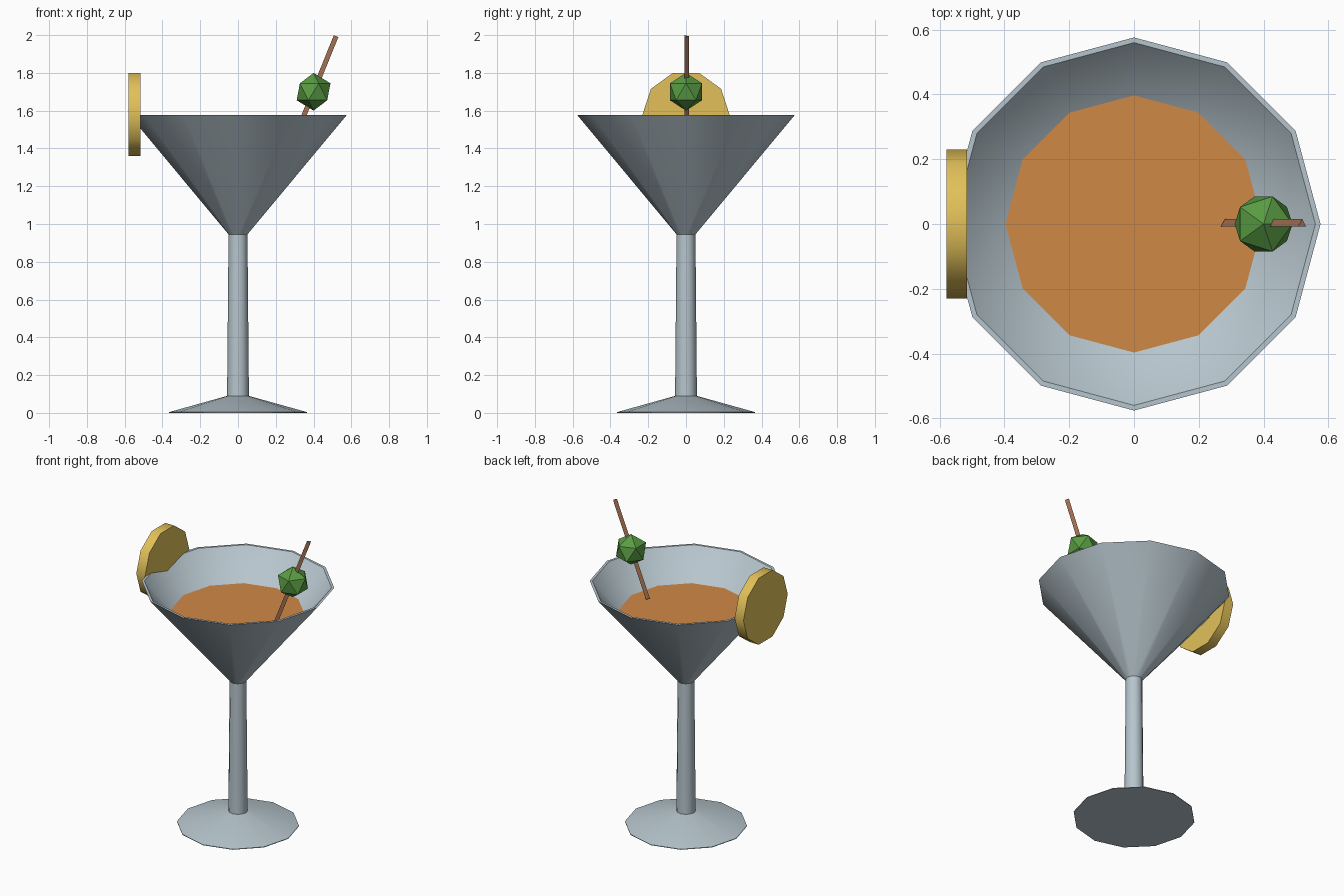
import bpy, bmesh
from math import cos, sin, pi, radians
from mathutils import Vector, Matrix

cube = bpy.data.objects.get("Cube")
if cube:
    bpy.data.objects.remove(cube, do_unlink=True)


def material(name, color):
    m = bpy.data.materials.new(name)
    m.use_nodes = True
    rgba = (*color, 1)
    m.diffuse_color = rgba
    m.node_tree.nodes["Principled BSDF"].inputs["Base Color"].default_value = rgba
    return m


GLASS = material("pale_glass", (0.47, 0.56, 0.61))
DRINK = material("orange_drink", (0.63, 0.25, 0.06))
LEMON = material("lemon_yellow", (0.76, 0.53, 0.10))
OLIVE = material("olive_green", (0.10, 0.33, 0.055))
WOOD = material("brown_wood", (0.36, 0.16, 0.085))


def finish(name, bm, mat, smooth=True):
    bmesh.ops.recalc_face_normals(bm, faces=bm.faces)
    mesh = bpy.data.meshes.new(name)
    bm.to_mesh(mesh)
    bm.free()
    mesh.materials.append(mat)
    ob = bpy.data.objects.new(name, mesh)
    bpy.context.collection.objects.link(ob)
    if smooth:
        bpy.ops.object.select_all(action="DESELECT")
        ob.select_set(True)
        bpy.context.view_layer.objects.active = ob
        bpy.ops.object.shade_smooth_by_angle(angle=radians(38))
    return ob


def revolve(name, profile, mat, sides=12):
    """Spin a (radius, height) profile around z."""
    bm = bmesh.new()
    rings = []
    for r, z in profile:
        if r == 0:
            rings.append([bm.verts.new((0, 0, z))] * sides)
        else:
            rings.append([bm.verts.new((r * cos(2 * pi * i / sides), r * sin(2 * pi * i / sides), z))
                          for i in range(sides)])
    for a, b in zip(rings, rings[1:]):
        for i in range(sides):
            j = (i + 1) % sides
            bm.faces.new(list(dict.fromkeys((a[i], a[j], b[j], b[i]))))
    return finish(name, bm, mat)


def prism(name, sides, radius, depth, matrix, mat, smooth=True):
    """Cylinder along local z, first corner on local +y."""
    bm = bmesh.new()
    bmesh.ops.create_cone(bm, cap_ends=True, segments=sides, radius1=radius,
                          radius2=radius, depth=depth, matrix=matrix)
    return finish(name, bm, mat, smooth)


# Glass: foot, stem and hollow bowl
revolve("glass_foot", [(0, 0), (0.365, 0), (0.365, 0.004), (0.058, 0.09), (0, 0.09)], GLASS)
revolve("glass_stem", [(0, 0.07), (0.058, 0.07), (0.05, 0.95), (0, 0.95)], GLASS)
revolve("glass_bowl", [(0, 0.945), (0.05, 0.945), (0.576, 1.577), (0.56, 1.577), (0, 0.96)], GLASS)

# Drink surface
revolve("drink", [(0, 1.395), (0.393, 1.395), (0.397, 1.4), (0, 1.4)], DRINK)

# Lemon slice on the rim, facing sideways
slice_turn = Matrix.Translation((-0.547, 0, 1.58)) @ Matrix.Rotation(pi / 2, 4, "Y")
prism("lemon_slice", 10, 0.23, 0.064, slice_turn, LEMON)

# Olive on a leaning three-sided pick
centre = Vector((0.4, 0, 1.7))
bm = bmesh.new()
bmesh.ops.create_icosphere(bm, subdivisions=1, radius=0.1, matrix=Matrix.Translation(centre))
finish("olive", bm, OLIVE, smooth=False)
pick_turn = (Matrix.Translation(centre) @ Matrix.Rotation(0.385, 4, "Y")
             @ Matrix.Rotation(0, 4, "Z"))
pick = prism("olive_pick", 3, 0.015, 0.636, pick_turn, WOOD, smooth=False)
